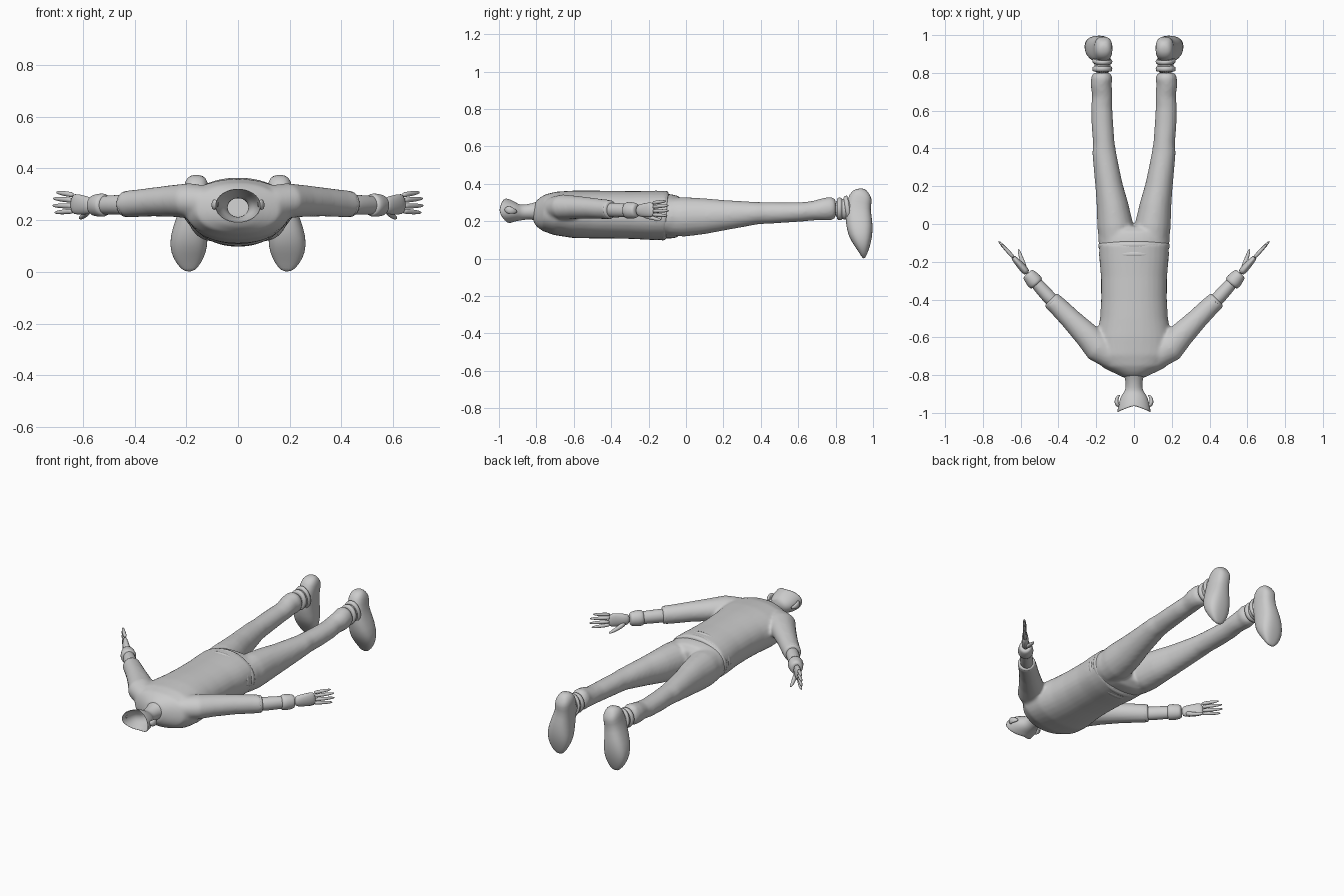
import bpy, bmesh, math
from mathutils import Vector

Z, Y = Vector((0, 0, 1)), Vector((0, 1, 0))


def loft(bm, rings, ref=Z, n=20, p=1.0, caps=(True, True)):
    """Skin rings (x, y, z, half width, half depth); ref sets the depth direction."""
    c = [Vector(r[:3]) for r in rings]
    loops = []
    for i, r in enumerate(rings):
        t = (c[min(i + 1, len(c) - 1)] - c[max(i - 1, 0)]).normalized()
        side = t.cross(ref).normalized()
        up = side.cross(t)
        loop = []
        for k in range(n):
            u, v = math.cos(math.tau * k / n), math.sin(math.tau * k / n)
            u = math.copysign(abs(u) ** p, u)
            v = math.copysign(abs(v) ** p, v)
            loop.append(bm.verts.new(c[i] + side * u * r[3] + up * v * r[4]))
        loops.append(loop)
    for a, b in zip(loops, loops[1:]):
        for k in range(n):
            bm.faces.new((a[k], a[(k + 1) % n], b[(k + 1) % n], b[k]))
    if caps[0]:
        bm.faces.new(loops[0][::-1])
    if caps[1]:
        bm.faces.new(loops[-1])
    return loops


def finish(name, bm, mirror=False, voxel=0, thick=0):
    bmesh.ops.recalc_face_normals(bm, faces=bm.faces)
    for f in bm.faces:
        f.smooth = True
    me = bpy.data.meshes.new(name)
    bm.to_mesh(me)
    bm.free()
    ob = bpy.data.objects.new(name, me)
    bpy.context.collection.objects.link(ob)
    if mirror:
        m = ob.modifiers.new("mirror", 'MIRROR')
        m.use_mirror_merge = False
    if thick:
        ob.modifiers.new("thickness", 'SOLIDIFY').thickness = thick
    if voxel:
        r = ob.modifiers.new("fuse", 'REMESH')
        r.mode, r.voxel_size, r.use_smooth_shade = 'VOXEL', voxel, True
        s = ob.modifiers.new("soften", 'SMOOTH')
        s.factor, s.iterations = 0.5, 8
    else:
        ob.modifiers.new("subdivide", 'SUBSURF').levels = 1
    return ob


def flip(rings, s):
    return [(s * r[0],) + tuple(r[1:]) for r in rings]


def band(name, path, lip=0.012, mirror=False, n=20):
    """Cuff with raised, rounded ends."""
    (a, b) = path[0], path[-1]
    inner = lambda r, q, f: tuple(r[i] + (q[i] - r[i]) * f for i in range(3)) + (r[3] - lip, r[4] - lip)
    bm = bmesh.new()
    loft(bm, [inner(a, b, -0.05)] + path + [inner(b, a, -0.05)], n=n)
    return finish(name, bm, mirror)


# Shirt: torso with both sleeves fused
bm = bmesh.new()
loft(bm, [(0, -.812, .253, .055, .052), (0, -.79, .25, .10, .078), (0, -.76, .246, .165, .098),
          (0, -.70, .242, .205, .116), (0, -.60, .237, .198, .127), (0, -.50, .236, .18, .128),
          (0, -.40, .235, .174, .127), (0, -.28, .233, .175, .128), (0, -.19, .231, .183, .131),
          (0, -.10, .231, .186, .131)], n=32, p=.92)
sleeve = [(.12, -.70, .268, .07, .065), (.19, -.655, .275, .078, .068), (.25, -.588, .274, .068, .062),
          (.33, -.508, .27, .057, .056), (.40, -.438, .264, .052, .053), (.437, -.404, .262, .05, .052)]
for s in (1, -1):
    loft(bm, flip(sleeve, s))
finish("shirt", bm, voxel=.009)

# Sleeve ends, shirt hem and belt
band("sleeve_end", [(.425, -.415, .262, .051, .052), (.44, -.400, .262, .049, .051)], .018, True)
band("shirt_hem", [(0, -.135, .231, .190, .135), (0, -.10, .229, .192, .134)], .02, n=32)
band("belt", [(0, -.175, .231, .187, .134), (0, -.145, .231, .188, .134)], .012, n=32)

# Trousers: hips with both legs fused
bm = bmesh.new()
loft(bm, [(0, -.15, .23, .18, .122), (0, -.08, .225, .19, .118), (0, -.045, .223, .187, .112),
          (0, -.015, .222, .15, .08)], n=32, p=.9)
leg = [(.10, -.09, .223, .085, .10), (.099, -.01, .223, .096, .106), (.114, .10, .227, .084, .096),
       (.132, .20, .232, .073, .082), (.147, .30, .238, .067, .070), (.158, .38, .243, .063, .060),
       (.160, .43, .244, .057, .058), (.167, .52, .246, .058, .055), (.171, .62, .25, .056, .052),
       (.168, .68, .256, .054, .052), (.174, .74, .264, .056, .060), (.170, .775, .268, .057, .063),
       (.170, .80, .268, .047, .052)]
for s in (1, -1):
    loft(bm, flip(leg, s))
finish("trousers", bm, voxel=.009)

# Boots: toes point down, heels up
bm = bmesh.new()
foot = [(.372, .945, .965, .160, .016), (.355, .905, .992, .160, .040), (.33, .868, 1.0, .161, .050),
        (.27, .850, .985, .166, .049), (.20, .852, .998, .180, .060), (.13, .866, 1.0, .190, .075),
        (.075, .900, .990, .192, .070), (.03, .928, .972, .189, .047), (0, .945, .957, .186, .018)]
loft(bm, [(x, (y0 + y1) / 2, z, w, (y1 - y0) / 2) for z, y0, y1, x, w in foot], ref=Y, p=.8)
loft(bm, [(.168, .79, .265, .043, .05), (.167, .85, .265, .045, .058), (.165, .92, .265, .044, .06)])
finish("boot", bm, True)
band("boot_top", [(.168, .808, .266, .056, .062), (.168, .835, .266, .053, .062)], .015, True)
band("boot_strap", [(.168, .85, .265, .053, .068), (.167, .872, .268, .055, .074)], .012, True)

# Forearm and glove cuff
bm = bmesh.new()
loft(bm, [(.40, -.438, .26, .036, .04), (.46, -.378, .259, .037, .039), (.51, -.32, .258, .034, .037),
          (.57, -.255, .257, .024, .032)])
finish("forearm", bm, True)
band("glove_cuff", [(.515, -.318, .258, .041, .045), (.53, -.30, .258, .045, .046),
                    (.55, -.277, .257, .038, .043), (.562, -.264, .257, .035, .038)], .014, True)

# Hand: flat palm standing on edge, four fanned fingers and a thumb
bm = bmesh.new()
loft(bm, [(.562, -.264, .257, .02, .03), (.59, -.232, .257, .021, .037), (.62, -.198, .261, .018, .041),
          (.645, -.17, .264, .012, .039)], n=16)
for z0, z1, reach in ((.297, .308, .82), (.276, .284, .98), (.254, .256, 1.0), (.235, .229, .90)):
    path = []
    for f, r in ((0, .011), (.4, .0105), (.75, .009), (1, .004)):
        d = f * reach
        path.append((.635 + .083 * d, -.18 + .09 * d, z0 + (z1 - z0) * f, r, r))
    loft(bm, path, n=10)
loft(bm, [(.578, -.24, .243, .014, .017), (.585, -.212, .227, .013, .014), (.598, -.178, .216, .011, .011),
          (.607, -.15, .21, .009, .009), (.612, -.132, .207, .004, .004)], n=10)
finish("hand", bm, True)

# Neck flaring into an open lower head shell
bm = bmesh.new()
loops = loft(bm, [(0, -.79, .253, .06, .056), (0, -.82, .252, .046, .043), (0, -.865, .248, .042, .040),
                  (0, -.89, .246, .052, .043), (0, -.915, .248, .074, .052), (0, -.945, .254, .086, .063),
                  (0, -.968, .256, .090, .068)], n=24, caps=(False, False))
for v in loops[-1] + loops[-2]:
    low = max(0, .25 - v.co.z) / .07
    v.co.y += .032 * low - .03 * abs(v.co.x) / .09
finish("neck_and_jaw", bm, thick=.004)

# Ears
bm = bmesh.new()
loft(bm, [(.076, -.968, .262, .008, .008), (.09, -.955, .262, .012, .022), (.095, -.935, .258, .011, .02),
          (.085, -.912, .252, .008, .012), (.075, -.905, .25, .004, .005)], n=12)
finish("ear", bm, True)
